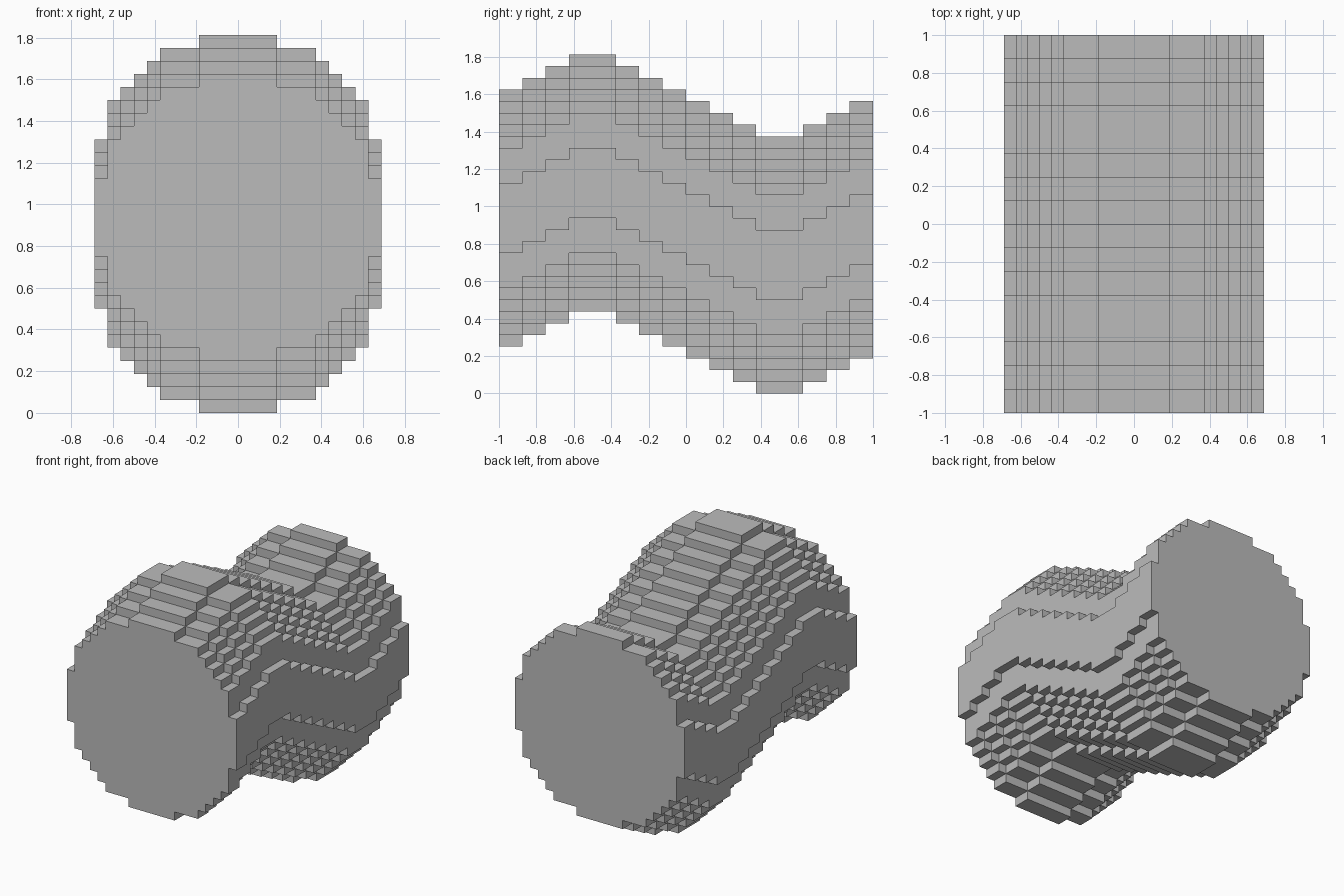
import bpy
import bmesh

cube = bpy.data.objects.get("Cube")
if cube:
    bpy.data.objects.remove(cube, do_unlink=True)

U = 0.0625          # height and width of one step
MID = 11            # half height of the round section, in steps

# Plain grey material
grey = bpy.data.materials.new("plain grey")
grey.use_nodes = True
colour = (0.5, 0.5, 0.5, 1.0)
grey.diffuse_color = colour
grey.node_tree.nodes["Principled BSDF"].inputs["Base Color"].default_value = colour

# Stepped quarter circle: corners from the right side up to the top
quarter = [(11, 3), (10, 3), (10, 6), (9, 6), (9, 7), (8, 7), (8, 8),
           (7, 8), (7, 9), (6, 9), (6, 10), (3, 10), (3, 11)]
upper = quarter + [(-x, z) for x, z in reversed(quarter)]
section = upper + [(-x, -z) for x, z in upper]
edges = list(zip(section, section[1:] + section[:1]))

# Slices from front to back: start y and lift in steps, following a wave
slices = [(-1, 4), (-.875, 5), (-.75, 6), (-.625, 7), (-.375, 6), (-.25, 5),
          (-.125, 4), (0, 3), (.125, 2), (.25, 1), (.375, 0), (.625, 1),
          (.75, 2), (.875, 3)]
ends = [y for y, _ in slices[1:]] + [1]

bm = bmesh.new()


def face(points):
    bm.faces.new([bm.verts.new(p) for p in points])


def at(corner, y, lift):
    return (corner[0] * U, y, (corner[1] + MID + lift) * U)


# Outer skin of every slice
for (y0, lift), y1 in zip(slices, ends):
    for a, b in edges:
        face([at(a, y0, lift), at(a, y1, lift), at(b, y1, lift), at(b, y0, lift)])

# Risers between neighbouring slices
for (_, old), (y, new) in zip(slices, slices[1:]):
    for a, b in edges:
        if a[1] == b[1]:
            face([at(a, y, new), at(b, y, new), at(b, y, old), at(a, y, old)])

# Flat front and back ends
face([at(c, -1, slices[0][1]) for c in section])
face([at(c, 1, slices[-1][1]) for c in reversed(section)])

bmesh.ops.remove_doubles(bm, verts=bm.verts, dist=0.0001)
mesh = bpy.data.meshes.new("wavy_stepped_cylinder")
bm.to_mesh(mesh)
bm.free()
mesh.materials.append(grey)
body = bpy.data.objects.new("wavy_stepped_cylinder", mesh)
bpy.context.collection.objects.link(body)
